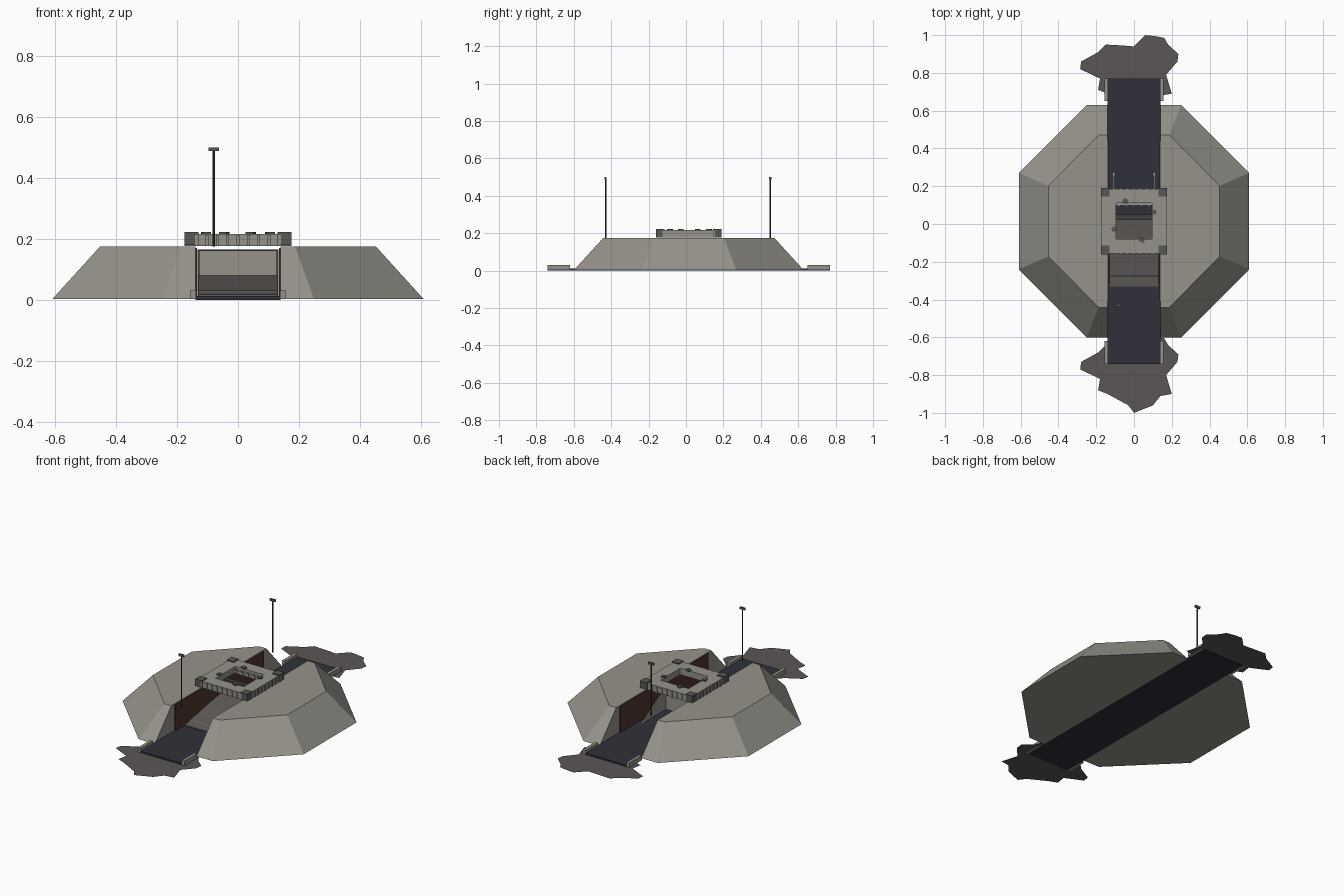
import bpy, bmesh, math
from mathutils import Vector, Matrix

if "Cube" in bpy.data.objects:
    bpy.data.objects.remove(bpy.data.objects["Cube"])

CY = 0.015  # the fort is centred slightly behind the origin


def mat(name, r, g, b):
    m = bpy.data.materials.new(name)
    m.diffuse_color = (r, g, b, 1)
    m.use_nodes = True
    m.node_tree.nodes["Principled BSDF"].inputs["Base Color"].default_value = m.diffuse_color
    return m


STONE = mat("grey_stone", 0.30, 0.29, 0.255)
STEEL = mat("dark_steel", 0.115, 0.105, 0.10)
SOIL = mat("scorched_soil", 0.105, 0.092, 0.09)
ROAD = mat("blue_black_road", 0.030, 0.030, 0.042)
RUST = mat("rust_brown", 0.085, 0.038, 0.026)
BLACK = mat("charcoal", 0.05, 0.05, 0.05)
BLOCK = mat("dark_grey", 0.095, 0.095, 0.09)


def finish(name, bm, material):
    bmesh.ops.recalc_face_normals(bm, faces=bm.faces)
    me = bpy.data.meshes.new(name)
    bm.to_mesh(me)
    bm.free()
    me.materials.append(material)
    ob = bpy.data.objects.new(name, me)
    bpy.context.collection.objects.link(ob)
    return ob


def add_box(bm, x0, x1, y0, y1, z0, z1, turn=0):
    c = Vector(((x0 + x1) / 2, (y0 + y1) / 2, (z0 + z1) / 2))
    m = (Matrix.Translation(c) @ Matrix.Rotation(math.radians(turn), 4, 'Z')
         @ Matrix.Diagonal((x1 - x0, y1 - y0, z1 - z0, 1)))
    bmesh.ops.create_cube(bm, size=1, matrix=m)


def boxes(name, material, *dims):
    bm = bmesh.new()
    for d in dims:
        add_box(bm, *d)
    return finish(name, bm, material)


def extrude_yz(name, material, pts, x0, x1):
    """Prism of a side profile, stretched along x."""
    bm = bmesh.new()
    f = bm.faces.new([bm.verts.new((x0, y, z)) for y, z in pts])
    ext = bmesh.ops.extrude_face_region(bm, geom=[f])
    vs = [g for g in ext["geom"] if isinstance(g, bmesh.types.BMVert)]
    bmesh.ops.translate(bm, verts=vs, vec=(x1 - x0, 0, 0))
    return finish(name, bm, material)


def mirror_x(ob):
    ob.modifiers.new("mirror", 'MIRROR').use_axis = (True, False, False)
    return ob


# eight-sided mound, one half cut off at the road and mirrored
def octagon(a, b, c, d, z):
    pts = [(b, -d), (a, -c), (a, c), (b, d), (-b, d), (-a, c), (-a, -c), (-b, -d)]
    return [(x, y + CY, z) for x, y in pts]


bm = bmesh.new()
low = [bm.verts.new(p) for p in octagon(0.61, 0.25, 0.255, 0.615, 0.002)]
top = [bm.verts.new(p) for p in octagon(0.453, 0.187, 0.187, 0.457, 0.175)]
bm.faces.new(low)
bm.faces.new(top)
for i in range(8):
    j = (i + 1) % 8
    bm.faces.new((low[i], low[j], top[j], top[i]))
cut = bmesh.ops.bisect_plane(bm, geom=bm.verts[:] + bm.edges[:] + bm.faces[:],
                             plane_co=(0.14, 0, 0), plane_no=(1, 0, 0), clear_inner=True)
bmesh.ops.holes_fill(bm, edges=[e for e in bm.edges if e.is_boundary])
mirror_x(finish("mound", bm, STONE))

# road through the mound, rusty side walls and end kerbs
boxes("road", ROAD, (-0.14, 0.14, -0.74, 0.77, 0, 0.012))
mirror_x(boxes("channel_wall", RUST, (0.134, 0.1395, CY - 0.425, CY + 0.425, 0.012, 0.17)))
mirror_x(boxes("kerb", STONE, (0.138, 0.157, -0.74, -0.62, 0.002, 0.03),
               (0.138, 0.157, 0.65, 0.77, 0.002, 0.03)))

# ragged soil patches at both ends
patch = [(0.06, 1.0), (0.11, 0.995), (0.16, 0.985), (0.18, 0.95), (0.235, 0.90),
         (0.23, 0.86), (0.17, 0.79), (0.20, 0.69), (0.14, 0.68), (0.10, 0.63),
         (0.0, 0.59), (-0.03, 0.63), (-0.14, 0.69), (-0.19, 0.71), (-0.18, 0.77),
         (-0.285, 0.82), (-0.28, 0.86), (-0.19, 0.91), (-0.15, 0.95), (-0.06, 0.945),
         (0.0, 0.94)]
for name, off in (("soil_back", 0), ("soil_front", -1.59)):
    bm = bmesh.new()
    bm.faces.new([bm.verts.new((x, y + off, 0.003)) for x, y in patch])
    finish(name, bm, SOIL)

# stepped ramp up to the barrier under the roof
ramp = [(0.03, 0.012), (-0.33, 0.012), (-0.33, 0.018), (-0.28, 0.024), (-0.27, 0.03),
        (-0.2, 0.04), (-0.1, 0.06), (0.03, 0.08)]
extrude_yz("ramp", STEEL, ramp, -0.13, 0.13)
boxes("barrier", STONE, (-0.127, 0.127, 0.025, 0.045, 0.012, 0.16))
boxes("barrier_frame", BLACK, (-0.133, -0.126, 0.02, 0.05, 0.012, 0.166),
      (0.126, 0.133, 0.02, 0.05, 0.012, 0.166), (-0.133, 0.133, 0.02, 0.05, 0.16, 0.166))
mirror_x(extrude_yz("barrier_brace", STONE, [(0.045, 0.012), (0.27, 0.012), (0.045, 0.14)],
                    0.102, 0.11))

# square roof with a hatch opening
RX, RY, HX, HY, Z0, Z1 = 0.171, 0.171, 0.095, 0.095, 0.177, 0.216
boxes("roof", STONE, (-RX, -HX, CY - RY, CY + RY, Z0, Z1), (HX, RX, CY - RY, CY + RY, Z0, Z1),
      (-HX, HX, CY - RY, CY - HY, Z0, Z1), (-HX, HX, CY + HY, CY + RY, Z0, Z1))

# upright ribs around the roof edge
bm = bmesh.new()
for i in range(-4, 5):
    t = i * 0.034
    for s in (-1, 1):
        e = s * (RX + 0.002)
        add_box(bm, t - 0.005, t + 0.005, CY + e - 0.003, CY + e + 0.003, Z0, Z1 - 0.003)
        add_box(bm, e - 0.003, e + 0.003, CY + t - 0.005, CY + t + 0.005, Z0, Z1 - 0.003)
finish("roof_ribs", bm, STONE)

# toothed rail at the back of the hatch
bm = bmesh.new()
add_box(bm, -HX, HX, CY + 0.083, CY + HY, 0.18, 0.2)
for i in range(5):
    x = -0.08 + i * 0.04
    add_box(bm, x - 0.006, x + 0.006, CY + 0.077, CY + 0.084, 0.18, 0.204)
finish("hatch_rail", bm, STONE)

# corner blocks and loose clamps on the roof
bm = bmesh.new()
for sx in (-1, 1):
    for sy in (-1, 1):
        x, y = sx * 0.153, CY + sy * 0.153
        add_box(bm, x - 0.023, x + 0.023, y - 0.023, y + 0.023, 0.18, 0.222)
finish("corner_blocks", bm, BLOCK)
bm = bmesh.new()
for x, y, a in ((-0.045, 0.122, -25), (0.105, 0.063, 15), (0.042, -0.085, -25), (-0.105, -0.027, 15)):
    add_box(bm, x - 0.013, x + 0.013, y - 0.012, y + 0.012, 0.214, 0.222, a)
finish("roof_clamps", bm, BLOCK)

# signal masts over the road
for name, y in (("front", -0.43), ("back", 0.45)):
    bm = bmesh.new()
    bmesh.ops.create_cone(bm, cap_ends=True, segments=8, radius1=0.004, radius2=0.004,
                          depth=0.315, matrix=Matrix.Translation((-0.08, y, 0.3325)))
    finish(name + "_mast", bm, BLACK)
    boxes(name + "_mast_lamp", BLOCK, (-0.097, -0.063, y - 0.006, y + 0.006, 0.488, 0.5))
